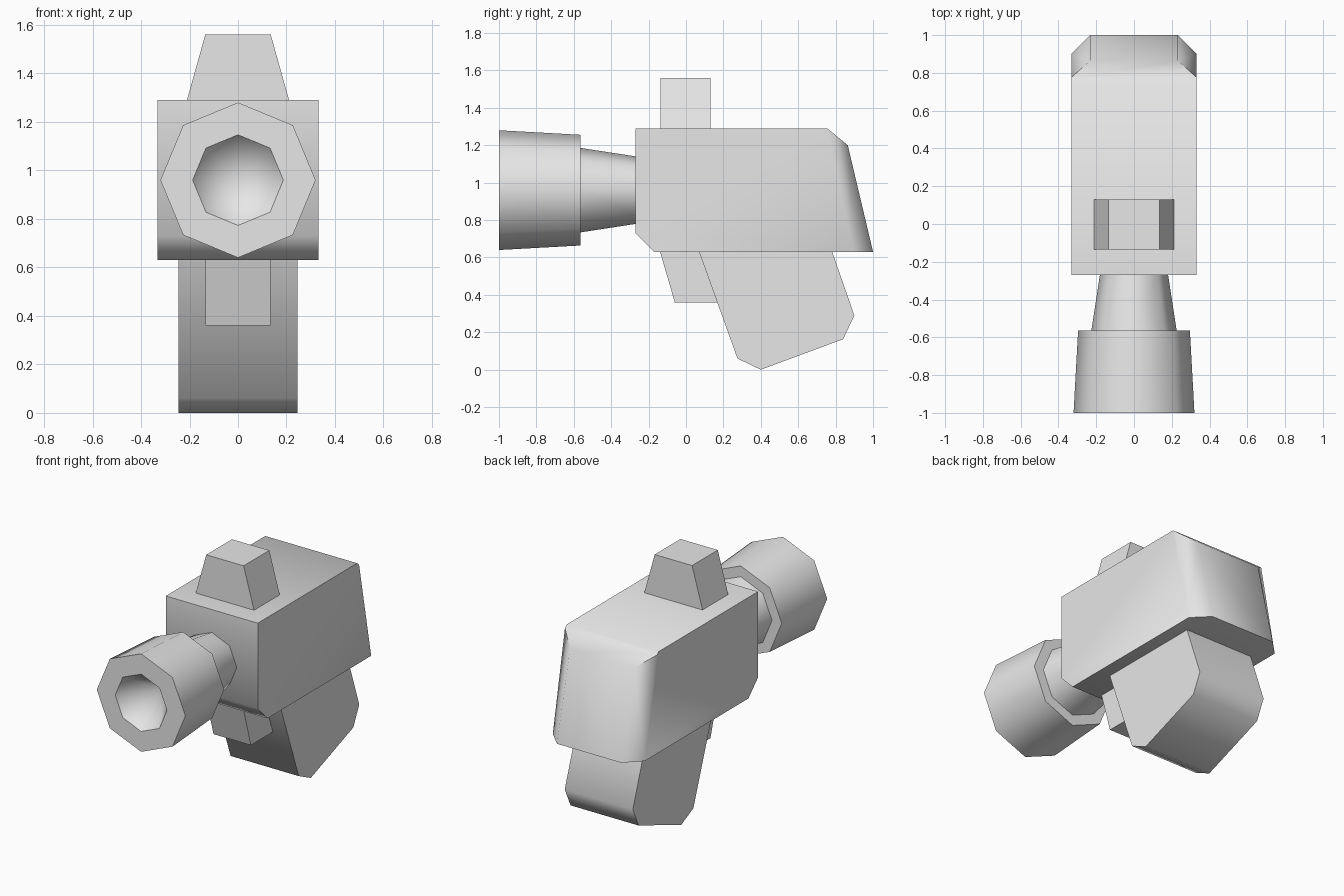
import bpy, bmesh, math

if "Cube" in bpy.data.objects:
    bpy.data.objects.remove(bpy.data.objects["Cube"])

grey = bpy.data.materials.new("light grey")
grey.diffuse_color = (0.8, 0.8, 0.8, 1)
grey.use_nodes = True
grey.node_tree.nodes["Principled BSDF"].inputs["Base Color"].default_value = grey.diffuse_color


def finish(name, bm):
    bmesh.ops.recalc_face_normals(bm, faces=bm.faces[:])
    me = bpy.data.meshes.new(name)
    bm.to_mesh(me)
    bm.free()
    me.materials.append(grey)
    ob = bpy.data.objects.new(name, me)
    bpy.context.collection.objects.link(ob)
    bpy.ops.object.select_all(action='DESELECT')
    ob.select_set(True)
    bpy.context.view_layer.objects.active = ob
    bpy.ops.object.shade_smooth_by_angle(angle=math.radians(50))
    return ob


def side_profile(name, pts, half):
    """Extrude a (y, z) outline across x."""
    bm = bmesh.new()
    l = [bm.verts.new((-half, y, z)) for y, z in pts]
    r = [bm.verts.new((half, y, z)) for y, z in pts]
    bm.faces.new(l)
    bm.faces.new(r)
    n = len(pts)
    for i in range(n):
        j = (i + 1) % n
        bm.faces.new((l[i], l[j], r[j], r[i]))
    return finish(name, bm)


# body: side outline at the outer walls, with slanted, chamfered rear corners
bm = bmesh.new()
outer = [(-0.27, 1.29), (-0.27, 0.73), (-0.17, 0.63), (0.90, 0.63), (0.775, 1.274), (0.755, 1.29)]
inner = [(1.0, 0.63), (0.865, 1.2)]
sides = []
for s in (-1, 1):
    o = [bm.verts.new((s * 0.332, y, z)) for y, z in outer]
    i = [bm.verts.new((s * 0.232, y, z)) for y, z in inner]
    bm.faces.new(o)
    bm.faces.new((o[3], i[0], i[1], o[4]))
    sides.append((o, i))
(lo, li), (ro, ri) = sides
for a, b in ((0, 1), (1, 2), (5, 0)):
    bm.faces.new((lo[a], lo[b], ro[b], ro[a]))
bm.faces.new((lo[2], lo[3], li[0], ri[0], ro[3], ro[2]))
bm.faces.new((li[0], li[1], ri[1], ri[0]))
bm.faces.new((lo[5], lo[4], li[1], ri[1], ro[4], ro[5]))
finish("body", bm)

# eight-sided barrel with stepped muzzle and hollow bore
bm = bmesh.new()
rings = []
for y, r in ((-0.76, 0), (-1.0, 0.187), (-1.0, 0.32), (-0.565, 0.296), (-0.565, 0.226), (-0.26, 0.179)):
    if r == 0:
        rings.append([bm.verts.new((0, y, 0.96))] * 8)
    else:
        rings.append([bm.verts.new((r * math.sin(k * math.pi / 4), y, 0.96 + r * math.cos(k * math.pi / 4)))
                      for k in range(8)])
for a, b in zip(rings, rings[1:]):
    for k in range(8):
        j = (k + 1) % 8
        quad = (a[k], a[j], b[j], b[k])
        bm.faces.new(quad if a[k] is not a[j] else (a[k], b[j], b[k]))
bm.faces.new(rings[-1])
finish("barrel", bm)

# tapered sight on top
sight = side_profile("sight", [(-0.135, 1.285), (-0.135, 1.56), (0.13, 1.56), (0.13, 1.285)], 0.212)
for v in sight.data.vertices:
    if v.co.z > 1.4:
        v.co.x *= 0.135 / 0.212

# trigger and grip below
side_profile("trigger", [(-0.14, 0.635), (-0.06, 0.36), (0.20, 0.36), (0.12, 0.635)], 0.135)
side_profile("grip", [(0.068, 0.635), (0.275, 0.06), (0.40, 0.0), (0.84, 0.163), (0.90, 0.29), (0.78, 0.635)], 0.246)
